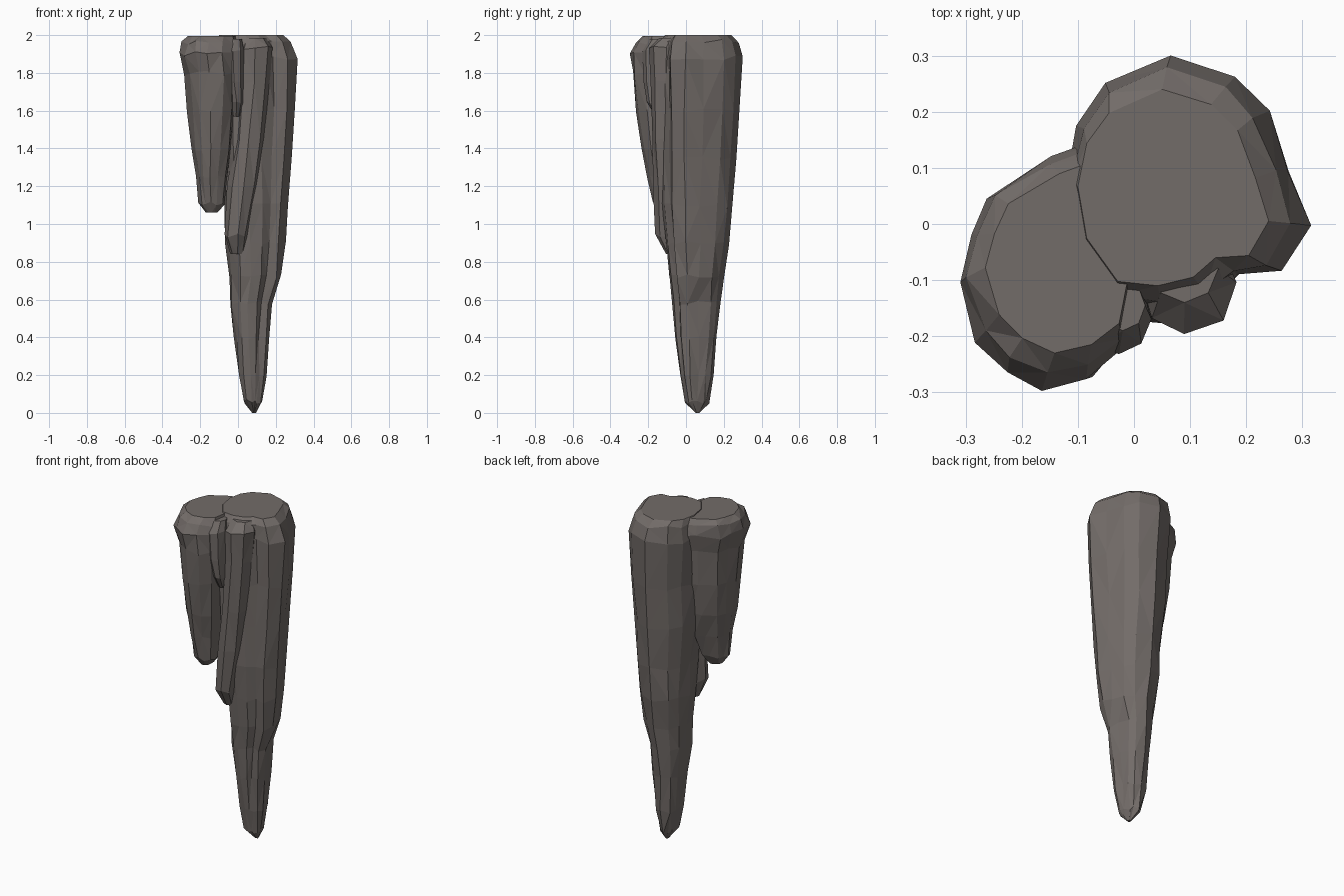
import bpy, bmesh, math, random

if "Cube" in bpy.data.objects:
    bpy.data.objects.remove(bpy.data.objects["Cube"])

random.seed(4)

# Cross-sections at the ceiling, counter-clockwise
TRUNK = [(-.10, -.04), (-.03, -.14), (.06, -.15), (.14, -.13), (.19, -.085), (.265, -.08),
         (.31, 0), (.28, .10), (.24, .21), (.18, .27), (.07, .305), (-.05, .25),
         (-.10, .18), (-.12, .08)]
LOBE = [(-.31, -.10), (-.28, -.21), (-.23, -.265), (-.16, -.30), (-.08, -.28), (-.02, -.23),
        (0, -.12), (0, .08), (-.05, .16), (-.15, .12), (-.26, .05), (-.29, -.02)]
ROUND = [(math.cos(math.tau * i / 8), math.sin(math.tau * i / 8)) for i in range(8)]


def loft(name, outline, rings, rough=.006):
    """Stack an outline through rings of (z, x min, x max, y min, y max)."""
    xs, ys = [p[0] for p in outline], [p[1] for p in outline]
    x_lo, x_span = min(xs), max(xs) - min(xs)
    y_lo, y_span = min(ys), max(ys) - min(ys)
    bm = bmesh.new()
    loops = []
    for k, (z, x0, x1, y0, y1) in enumerate(rings):
        loop = []
        for x, y in outline:
            px = x0 + (x - x_lo) / x_span * (x1 - x0)
            py = y0 + (y - y_lo) / y_span * (y1 - y0)
            inner = 0 < k < len(rings) - 1
            r = rough if inner else 0
            loop.append(bm.verts.new((px + random.uniform(-r, r), py + random.uniform(-r, r),
                                      z + random.uniform(-2, 2) * r)))
        loops.append(loop)
    n = len(outline)
    for a, b in zip(loops, loops[1:]):
        for i in range(n):
            j = (i + 1) % n
            bm.faces.new((a[i], b[i], b[j], a[j]))
    bm.faces.new(loops[0])
    bm.faces.new(loops[-1][::-1])
    bmesh.ops.triangulate(bm, faces=bm.faces[:])
    bmesh.ops.recalc_face_normals(bm, faces=bm.faces[:])
    mesh = bpy.data.meshes.new(name)
    bm.to_mesh(mesh)
    bm.free()
    ob = bpy.data.objects.new(name, mesh)
    bpy.context.collection.objects.link(ob)
    return ob


# Long main spike
spike = loft("stalactite", TRUNK, [
    (2.0, -.10, .24, -.11, .24), (1.97, -.11, .28, -.14, .28), (1.88, -.12, .31, -.15, .30),
    (1.6, -.11, .30, -.145, .28), (1.35, -.10, .28, -.14, .265), (1.1, -.075, .265, -.13, .245),
    (.9, -.065, .25, -.11, .23), (.72, -.05, .23, -.09, .20), (.58, -.04, .185, -.07, .18),
    (.4, -.02, .165, -.055, .16), (.2, .0, .15, -.035, .145), (.06, .03, .125, -.01, .12),
    (0, .075, .095, .05, .07)])

# Shorter spike on the front left
lobe = loft("side_spike", LOBE, [
    (1.995, -.265, -.01, -.23, .12), (1.96, -.295, -.003, -.27, .145), (1.9, -.31, 0, -.30, .155),
    (1.8, -.28, -.01, -.285, .14), (1.6, -.265, -.02, -.265, .12), (1.4, -.25, -.04, -.23, .08),
    (1.25, -.225, -.06, -.20, .03), (1.11, -.205, -.075, -.175, -.02),
    (1.06, -.17, -.11, -.14, -.06)])

# Front rib ending in a small ledge
rib = loft("front_rib", ROUND, [
    (1.985, .03, .15, -.14, -.02), (1.93, .01, .18, -.195, -.02), (1.75, .01, .165, -.185, -.02),
    (1.45, -.02, .14, -.18, -.02), (1.2, -.06, .11, -.17, -.02), (.94, -.068, .06, -.16, -.01),
    (.84, -.04, .035, -.105, -.03)])

# Short drip in the groove
drip = loft("groove_drip", ROUND, [
    (1.98, -.06, .02, -.19, -.10), (1.92, -.08, .03, -.235, -.10), (1.75, -.07, .03, -.225, -.10),
    (1.64, -.05, .03, -.205, -.10), (1.57, -.03, .01, -.16, -.11)], .004)

# Merge into one rock
bpy.context.view_layer.objects.active = spike
for part in (lobe, rib, drip):
    mod = spike.modifiers.new("merge", 'BOOLEAN')
    mod.operation, mod.solver, mod.object = 'UNION', 'EXACT', part
    bpy.ops.object.modifier_apply(modifier=mod.name)
    bpy.data.objects.remove(part)

mat = bpy.data.materials.new("rock")
mat.diffuse_color = (.17, .15, .14, 1)
mat.use_nodes = True
mat.node_tree.nodes["Principled BSDF"].inputs["Base Color"].default_value = mat.diffuse_color
spike.data.materials.clear()
spike.data.materials.append(mat)
